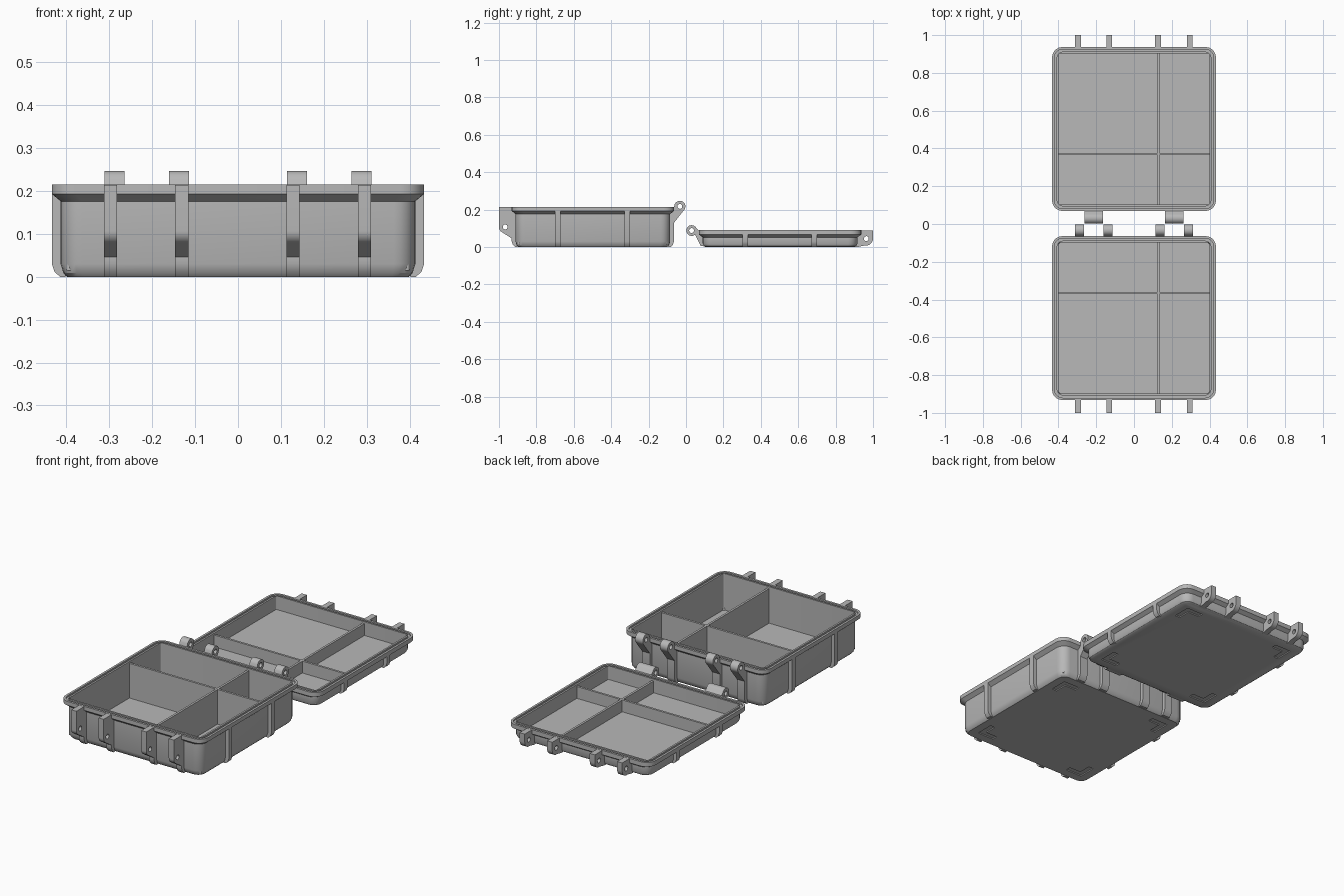
import bpy, bmesh
from math import radians, sin, cos, pi
from mathutils import Matrix

cube = bpy.data.objects.get("Cube")
if cube:
    bpy.data.objects.remove(cube, do_unlink=True)

grey = bpy.data.materials.new("grey plastic")
grey.use_nodes = True
grey.diffuse_color = (0.48, 0.48, 0.48, 1)
grey.node_tree.nodes["Principled BSDF"].inputs["Base Color"].default_value = (0.48, 0.48, 0.48, 1)


def add_object(name, data, loc=(0, 0, 0)):
    ob = bpy.data.objects.new(name, data)
    bpy.context.collection.objects.link(ob)
    ob.location = loc
    if not data.materials:
        data.materials.append(grey)
    return ob


def from_bmesh(name, bm, loc):
    bmesh.ops.recalc_face_normals(bm, faces=bm.faces)
    me = bpy.data.meshes.new(name)
    bm.to_mesh(me)
    bm.free()
    return add_object(name, me, loc)


def bake(ob):
    """Replace an object by its evaluated mesh."""
    bpy.context.view_layer.update()
    dg = bpy.context.evaluated_depsgraph_get()
    me = bpy.data.meshes.new_from_object(ob.evaluated_get(dg))
    name, matrix = ob.name, ob.matrix_world.copy()
    bpy.data.objects.remove(ob, do_unlink=True)
    new = add_object(name, me)
    new.name = name
    new.matrix_world = matrix
    return new


def smooth(ob):
    bpy.ops.object.select_all(action='DESELECT')
    ob.select_set(True)
    bpy.context.view_layer.objects.active = ob
    bpy.ops.object.shade_smooth_by_angle(angle=radians(30))


def arc(cx, cz, r, a0, a1, steps=12):
    angles = [radians(a0 + (a1 - a0) * i / steps) for i in range(steps + 1)]
    return [(cx + r * cos(a), cz + r * sin(a)) for a in angles]


def plate(name, points, loc, angle, width, hole=None):
    """Upright extruded profile; its first axis points outwards along angle."""
    cu = bpy.data.curves.new(name, 'CURVE')
    cu.dimensions = '2D'
    cu.fill_mode = 'BOTH'
    cu.extrude = width / 2
    for pts in [points] + ([arc(*hole, 0, 337.5, 15)] if hole else []):
        sp = cu.splines.new('POLY')
        sp.points.add(len(pts) - 1)
        for p, (a, b) in zip(sp.points, pts):
            p.co = (a, b, 0, 1)
        sp.use_cyclic_u = True
    ob = add_object(name, cu, loc)
    ob.rotation_euler = (pi / 2, 0, radians(angle))
    smooth(bake(ob))


def shell(name, rings, y):
    """Tray lofted from rounded squares: (half size, height, corner radius)."""
    bm = bmesh.new()
    loops = []
    for half, z, r in rings:
        c = half - r
        ring = []
        for k, (sx, sy) in enumerate([(1, 1), (-1, 1), (-1, -1), (1, -1)]):
            ring += arc(sx * c, sy * c, r, 90 * k, 90 * k + 90, 5)
        loops.append([bm.verts.new((px, py, z)) for px, py in ring])
    for a, b in zip(loops, loops[1:]):
        for i in range(len(a)):
            j = (i + 1) % len(a)
            bm.faces.new((a[i], a[j], b[j], b[i]))
    bm.faces.new(loops[0])
    bm.faces.new(loops[-1])
    tray = from_bmesh(name, bm, (0, y, 0))

    # L-shaped recesses under the four corners
    bm = bmesh.new()
    o, w, i = 0.35, 0.32, 0.25
    for sx in (-1, 1):
        for sy in (-1, 1):
            pts = [(o, o), (i, o), (i, w), (w, w), (w, i), (o, i)]
            f = bm.faces.new([bm.verts.new((sx * p, sy * q, -0.02)) for p, q in pts])
            top = bmesh.ops.extrude_face_region(bm, geom=[f])["geom"]
            verts = [v for v in top if isinstance(v, bmesh.types.BMVert)]
            bmesh.ops.translate(bm, verts=verts, vec=(0, 0, 0.026))
    cutter = from_bmesh("recess_cutter", bm, (0, y, 0))
    cutter.hide_render = True
    mod = tray.modifiers.new("recesses", 'BOOLEAN')
    mod.operation = 'DIFFERENCE'
    mod.solver = 'EXACT'
    mod.object = cutter
    tray = bake(tray)
    bpy.data.objects.remove(cutter, do_unlink=True)
    smooth(tray)


def box(name, size, loc):
    bm = bmesh.new()
    bmesh.ops.create_cube(bm, size=1, matrix=Matrix.Diagonal((*size, 1)))
    from_bmesh(name, bm, loc)


# rounded lower end and plain inner edge shared by ribs and brackets
FOOT = [(0.434, 0.03), (0.428, 0.012), (0.415, 0), (0.402, 0)]
CLASPS = (-0.297, -0.131, 0.128, 0.295)


def case_half(name, y, height, rim, body_top, fillet, divider_y):
    # shell: rounded base, wall, flared rim, seal groove, square interior
    shell(name + "_shell", [
        (0.398, 0, 0.04), (0.407, fillet * 0.3, 0.045), (0.4135, fillet, 0.05),
        (0.4135, body_top, 0.05), (0.434, rim, 0.055), (0.434, height, 0.055),
        (0.422, height, 0.045), (0.422, height - 0.008, 0.045),
        (0.41, height - 0.008, 0.035), (0.41, height, 0.035),
        (0.4, height, 0.006), (0.4, 0.015, 0.006)], y)
    # compartment dividers
    top = height - 0.01
    size = top - 0.01
    box(name + "_long_divider", (0.012, 0.804, size), (0.13, y, 0.01 + size / 2))
    box(name + "_cross_divider", (0.804, 0.012, size), (0, y + divider_y, 0.01 + size / 2))
    # side ribs
    for side, angle in (("left", 0), ("right", 180)):
        for dy in (-0.187, 0.183):
            plate(f"{name}_{side}_rib", [(0.402, rim), (0.434, rim)] + FOOT,
                  (0, y + dy, 0), angle, 0.03)


BASE_Y, LID_Y = -0.498, 0.503
case_half("base", BASE_Y, 0.215, 0.193, 0.176, 0.03, 0.133)
case_half("lid", LID_Y, 0.09, 0.066, 0.052, 0.018, -0.133)

# clasp brackets on the free edges
base_clasp = ([(0.402, 0.17), (0.428, 0.19), (0.428, 0.214), (0.502, 0.214)]
              + arc(0.47, 0.107, 0.032, 0, -55, 6) + [(0.434, 0.046)] + FOOT)
lid_clasp = ([(0.402, 0.05), (0.428, 0.07), (0.428, 0.089), (0.497, 0.089)]
             + arc(0.46, 0.045, 0.037, 0, -100, 8) + [(0.415, 0), (0.402, 0)])
for x in CLASPS:
    plate("base_clasp_bracket", base_clasp, (x, BASE_Y, 0), -90, 0.031, (0.469, 0.107, 0.013))
    plate("lid_clasp_bracket", lid_clasp, (x, LID_Y, 0), 90, 0.031, (0.461, 0.045, 0.013))

# hinge knuckles
base_hinge = ([(0.402, 0.17), (0.428, 0.19), (0.43, 0.21)]
              + arc(0.465, 0.217, 0.03, 175, -45) + [(0.434, 0.13)] + FOOT)
lid_hinge = ([(0.402, 0.05), (0.428, 0.068), (0.43, 0.085)]
             + arc(0.473, 0.088, 0.029, 160, -130) [::1]
             + [(0.425, 0.006), (0.402, 0.003)])
for side in (-1, 1):
    for x in (0.1375, 0.288):
        plate("base_hinge_knuckle", base_hinge, (side * x, BASE_Y, 0), 90, 0.047,
              (0.465, 0.217, 0.013))
    plate("lid_hinge_knuckle", lid_hinge, (side * 0.213, LID_Y, 0), -90, 0.1,
          (0.473, 0.088, 0.013))
